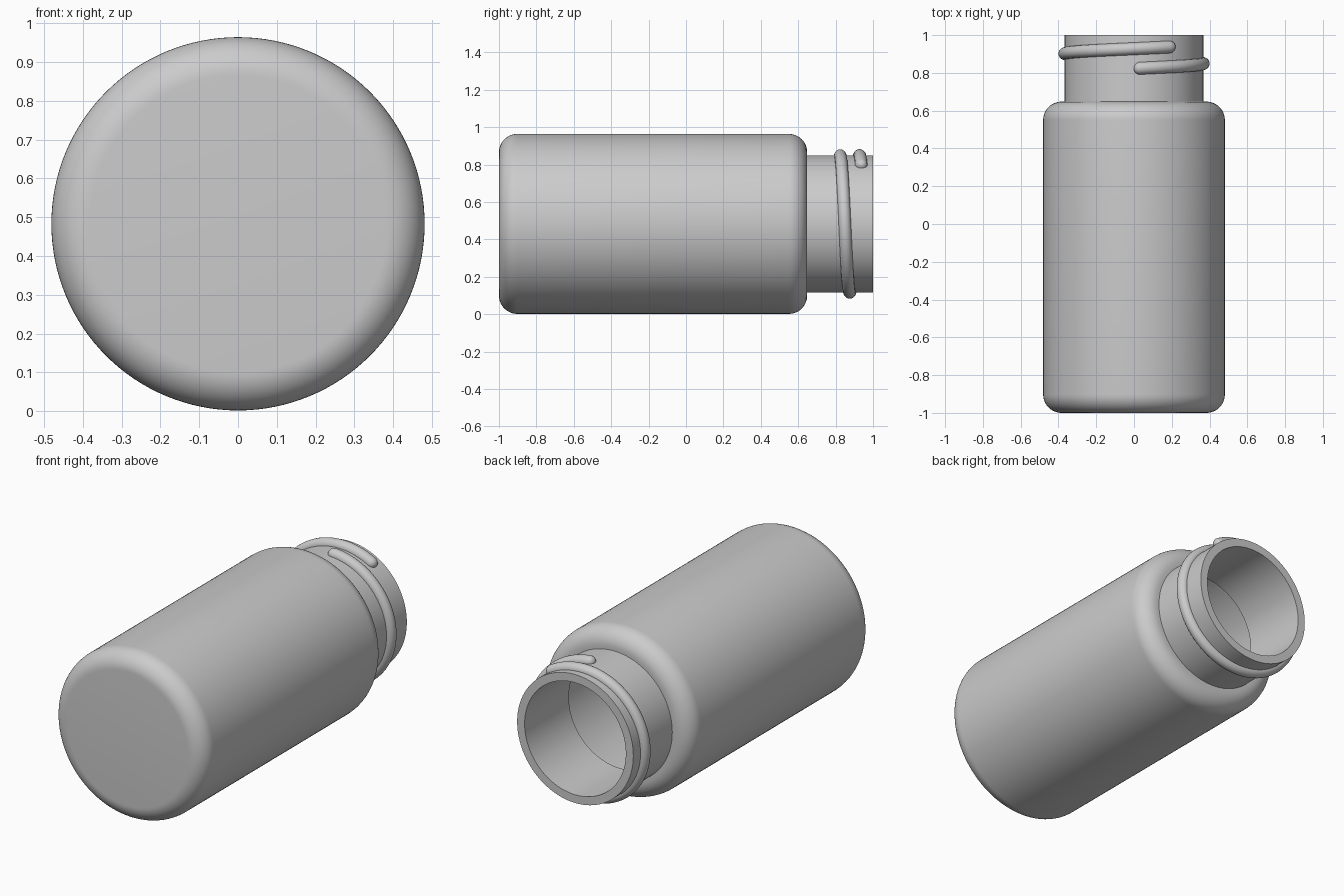
import bpy, bmesh
from math import sin, cos, pi, radians, sqrt

if "Cube" in bpy.data.objects:
    bpy.data.objects.remove(bpy.data.objects["Cube"])

CZ = 0.483            # height of the bottle axis
R_BODY, R_NECK, WALL = 0.481, 0.367, 0.047
SEG = 128


def arc(cx, cy, r, a0, a1, n=12):
    """Points (radius, y) of a fillet arc."""
    return [(cx + r * cos(radians(a0 + (a1 - a0) * i / n)),
             cy + r * sin(radians(a0 + (a1 - a0) * i / n))) for i in range(n + 1)]


def finish(bm, name, angle):
    bmesh.ops.remove_doubles(bm, verts=bm.verts, dist=1e-5)
    bmesh.ops.recalc_face_normals(bm, faces=bm.faces)
    me = bpy.data.meshes.new(name)
    bm.to_mesh(me)
    bm.free()
    ob = bpy.data.objects.new(name, me)
    bpy.context.collection.objects.link(ob)
    bpy.ops.object.select_all(action='DESELECT')
    ob.select_set(True)
    bpy.context.view_layer.objects.active = ob
    bpy.ops.object.shade_smooth_by_angle(angle=radians(angle))
    return ob


# Bottle: hollow lathe profile, outside then back down the inside
F, FI = 0.098, 0.055
r_in, r_mouth = R_BODY - WALL, R_NECK - WALL
profile = [(0, -1)]
profile += arc(R_BODY - F, -1 + F, F, -90, 0)
profile += arc(R_BODY - F, 0.648 - F, F, 0, 90)
profile += [(R_NECK, 0.648), (R_NECK, 1.0), (r_mouth, 1.0), (r_mouth, 0.648 - WALL)]
profile += arc(r_in - FI, 0.648 - WALL - FI, FI, 90, 0)
profile += arc(r_in - FI, -1 + WALL + FI, FI, 0, -90)
profile += [(0, -1 + WALL)]

bm = bmesh.new()
verts = [bm.verts.new((r, y, CZ)) for r, y in profile]
edges = [bm.edges.new(p) for p in zip(verts, verts[1:])]
bmesh.ops.spin(bm, geom=verts + edges, cent=(0, 0, CZ), axis=(0, 1, 0),
               angle=2 * pi, steps=SEG, use_merge=False)
finish(bm, "bottle", 30)

# Screw thread: round helical bead with domed ends
TUBE, PITCH, SIDES = 0.033, 0.105, 20
start, end = radians(5), radians(390.5)
dome = TUBE / R_NECK
stations = [(start - dome * cos(pi / 2 * i / 8), sin(pi / 2 * i / 8)) for i in range(1, 8)]
stations += [(start + (end - start) * i / 140, 1) for i in range(141)]
stations += [(end + dome * cos(pi / 2 * i / 8), sin(pi / 2 * i / 8)) for i in range(7, 0, -1)]

bm = bmesh.new()
rings = []
for a, s in stations:
    ring = []
    for k in range(SIDES):
        t = 2 * pi * k / SIDES
        r = R_NECK + TUBE * s * cos(t)
        y = 0.823 + PITCH * a / (2 * pi) + TUBE * s * sin(t)
        ring.append(bm.verts.new((r * sin(a), y, CZ + r * cos(a))))
    rings.append(ring)
for p, q in zip(rings, rings[1:]):
    for k in range(SIDES):
        j = (k + 1) % SIDES
        bm.faces.new((p[k], p[j], q[j], q[k]))
bm.faces.new(rings[0])
bm.faces.new(rings[-1])
finish(bm, "screw_thread", 50)
